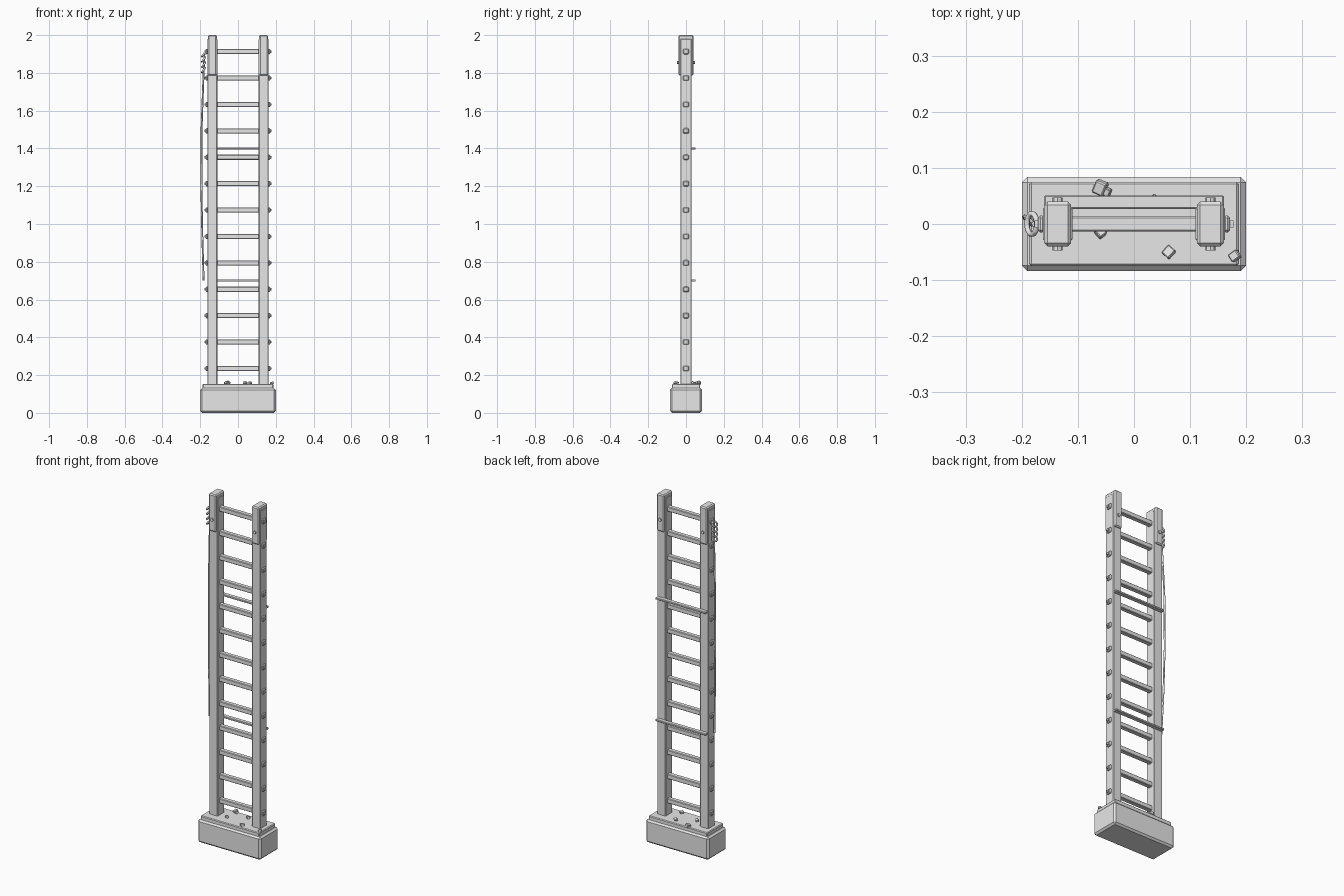
import bpy, bmesh, math, random
from mathutils import Matrix, Vector

random.seed(4)
cube = bpy.data.objects.get("Cube")
if cube:
    bpy.data.objects.remove(cube, do_unlink=True)

GREY = (0.8, 0.8, 0.8, 1)
grey = bpy.data.materials.new("plain grey")
grey.use_nodes = True
grey.diffuse_color = GREY
grey.node_tree.nodes["Principled BSDF"].inputs["Base Color"].default_value = GREY


def finish(name, bm):
    mesh = bpy.data.meshes.new(name)
    bm.to_mesh(mesh)
    bm.free()
    mesh.materials.append(grey)
    ob = bpy.data.objects.new(name, mesh)
    bpy.context.collection.objects.link(ob)
    return ob


def box(name, centre, size, bevel=0):
    bm = bmesh.new()
    bmesh.ops.create_cube(bm, size=1)
    bmesh.ops.scale(bm, vec=size, verts=bm.verts)
    if bevel:
        bmesh.ops.bevel(bm, geom=bm.edges[:], offset=bevel, segments=1, affect='EDGES')
    bmesh.ops.translate(bm, vec=centre, verts=bm.verts)
    return finish(name, bm)


def rod(name, centre, radius, length, axis, sides=8):
    bm = bmesh.new()
    bmesh.ops.create_cone(bm, cap_ends=True, segments=sides, radius1=radius,
                          radius2=radius, depth=length)
    turn = Vector((0, 0, 1)).rotation_difference(Vector(axis)).to_matrix().to_4x4()
    bmesh.ops.transform(bm, matrix=Matrix.Translation(centre) @ turn, verts=bm.verts)
    return finish(name, bm)


def rope(name, points, radius, closed=False):
    curve = bpy.data.curves.new(name, 'CURVE')
    curve.dimensions = '3D'
    curve.bevel_depth = radius
    curve.bevel_resolution = 1
    curve.use_fill_caps = True
    spline = curve.splines.new('POLY')
    spline.points.add(len(points) - 1)
    for p, co in zip(spline.points, points):
        p.co = (*co, 1)
    spline.use_cyclic_u = closed
    curve.materials.append(grey)
    ob = bpy.data.objects.new(name, curve)
    bpy.context.collection.objects.link(ob)


# Stone footing
box("footing", (0, 0, 0.066), (0.4, 0.168, 0.132), 0.01)
box("footing_step", (0, 0, 0.138), (0.374, 0.15, 0.03), 0.004)

# Rails with top caps and bolts
for side, label in ((-1, "right"), (1, "left")):
    x = side * 0.136
    box(label + "_rail", (x, 0, 1.06), (0.053, 0.06, 1.84), 0.003)
    box(label + "_cap", (x, 0, 1.893), (0.048, 0.08, 0.214), 0.006)
    rod(label + "_cap_bolt", (x, 0, 1.855), 0.009, 0.094, (0, 1, 0))

# Rungs with end washers and pegs
for i in range(13):
    z = 0.235 + i * 0.1398
    box("rung", (0, 0, z), (0.28, 0.027, 0.027), 0.003)
    for side in (-1, 1):
        box("rung_washer", (side * 0.165, 0, z), (0.012, 0.03, 0.028), 0.004)
        box("rung_peg", (side * 0.172, 0, z), (0.01, 0.012, 0.012))

# Rear brace bars
for z in (0.7, 1.4):
    box("brace_bar", (0, 0.039, z), (0.32, 0.024, 0.011), 0.002)

# Hanging rope with coiled knot
rope("hanging_rope", [(-0.178, 0, 1.9), (-0.184, 0.006, 1.75), (-0.193, 0.012, 1.5),
                      (-0.194, 0.012, 1.2), (-0.189, 0.008, 0.94), (-0.182, 0, 0.7)], 0.005)
for i in range(4):
    ring = []
    for k in range(10):
        a = k * math.tau / 10
        ring.append((-0.182 + 0.009 * math.cos(a), 0.019 * math.sin(a),
                     1.815 + i * 0.028 + 0.012 * math.cos(a)))
    rope("rope_coil", ring, 0.005, True)

# Loose rubble on the footing
for x, y, s in ((-0.06, 0.065, 0.015), (-0.048, 0.057, 0.009), (-0.06, -0.015, 0.011),
                (0.062, -0.05, 0.012), (0.18, -0.057, 0.011), (0.037, 0.04, 0.012)):
    stone = box("rubble", (0, 0, 0), (s * 1.6, s * 1.4, s * 1.2), s * 0.15)
    stone.location = (x, y, 0.158)
    stone.rotation_euler = [random.uniform(-0.4, 0.4), random.uniform(-0.4, 0.4),
                            random.uniform(0, 3)]
